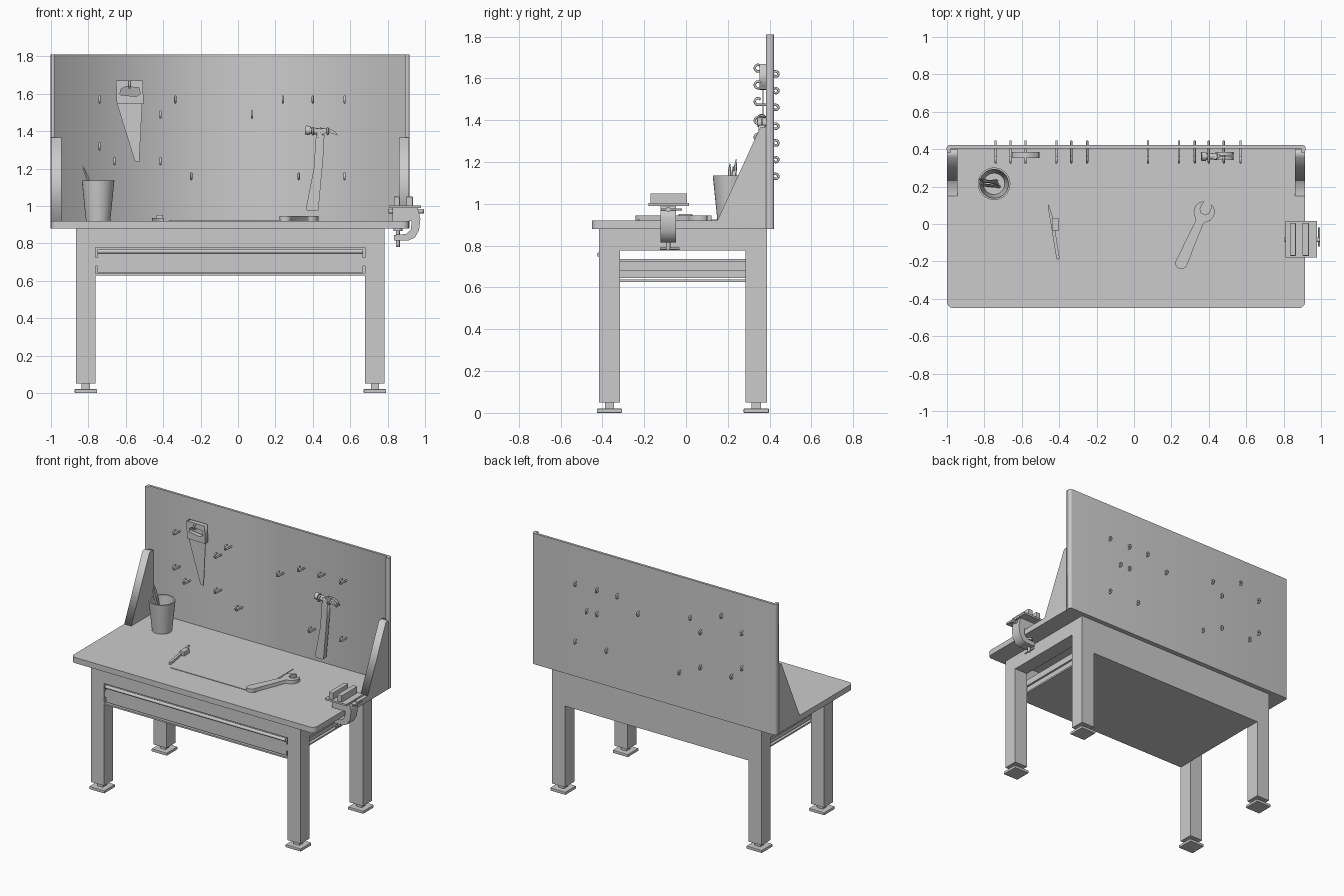
import bpy, bmesh, math
from mathutils import Vector, Matrix

if "Cube" in bpy.data.objects:
    bpy.data.objects.remove(bpy.data.objects["Cube"])


def finish(name, bm, smooth=False, bevel=0.0):
    me = bpy.data.meshes.new(name)
    bmesh.ops.recalc_face_normals(bm, faces=bm.faces)
    bm.to_mesh(me)
    bm.free()
    ob = bpy.data.objects.new(name, me)
    bpy.context.collection.objects.link(ob)
    if bevel:
        m = ob.modifiers.new("bevel", 'BEVEL')
        m.width, m.segments = bevel, 2
    if smooth:
        bpy.context.view_layer.objects.active = ob
        bpy.ops.object.select_all(action='DESELECT')
        ob.select_set(True)
        bpy.ops.object.shade_smooth_by_angle(angle=math.radians(35))
    return ob


def box(name, x, y, z, bevel=0.0):
    bm = bmesh.new()
    bmesh.ops.create_cube(bm, size=1)
    for v in bm.verts:
        v.co = Vector([(r[0] + r[1]) / 2 + c * (r[1] - r[0]) for c, r in zip(v.co, (x, y, z))])
    return finish(name, bm, bevel=bevel)


def rod(name, a, b, r1, r2=None, seg=16):
    a, b = Vector(a), Vector(b)
    bm = bmesh.new()
    rot = Vector((0, 0, 1)).rotation_difference(b - a).to_matrix().to_4x4()
    bmesh.ops.create_cone(bm, cap_ends=True, segments=seg, radius1=r1,
                          radius2=r1 if r2 is None else r2, depth=(b - a).length,
                          matrix=Matrix.Translation((a + b) / 2) @ rot)
    return finish(name, bm, smooth=True)


def to_mesh(ob):
    bpy.ops.object.select_all(action='DESELECT')
    bpy.context.view_layer.objects.active = ob
    ob.select_set(True)
    bpy.ops.object.convert(target='MESH')
    return bpy.context.view_layer.objects.active


def plate(name, loops, axis, lo, hi):
    """Extrude closed outlines (inner loops become holes) along an axis."""
    cu = bpy.data.curves.new(name, 'CURVE')
    cu.dimensions, cu.fill_mode, cu.extrude = '2D', 'BOTH', (hi - lo) / 2
    for pts in loops:
        s = cu.splines.new('POLY')
        s.points.add(len(pts) - 1)
        for p, q in zip(s.points, pts):
            p.co = (q[0], q[1], 0, 1)
        s.use_cyclic_u = True
    ob = bpy.data.objects.new(name, cu)
    bpy.context.collection.objects.link(ob)
    mid = (lo + hi) / 2
    ob.matrix_world = {
        'z': Matrix.Translation((0, 0, mid)),
        'y': Matrix.Translation((0, mid, 0)) @ Matrix.Rotation(math.pi / 2, 4, 'X'),
        'x': Matrix(((0, 0, 1, mid), (1, 0, 0, 0), (0, 1, 0, 0), (0, 0, 0, 1)))}[axis]
    return to_mesh(ob)


def wire(name, pts, r):
    cu = bpy.data.curves.new(name, 'CURVE')
    cu.dimensions, cu.bevel_depth, cu.bevel_resolution, cu.use_fill_caps = '3D', r, 2, True
    s = cu.splines.new('POLY')
    s.points.add(len(pts) - 1)
    for p, q in zip(s.points, pts):
        p.co = (*q, 1)
    ob = bpy.data.objects.new(name, cu)
    bpy.context.collection.objects.link(ob)
    return to_mesh(ob)


def arc(cx, cy, r, a0, a1, n):
    return [(cx + r * math.cos(math.radians(a0 + (a1 - a0) * i / n)),
             cy + r * math.sin(math.radians(a0 + (a1 - a0) * i / n))) for i in range(n + 1)]


# Table top with rounded corners
X0, X1, Y0, Y1 = -1.0, 0.915, -0.45, 0.42
R = 0.035
top = (arc(X0 + R, Y0 + R, R, 180, 270, 6) + arc(X1 - R, Y0 + R, R, 270, 360, 6)
       + arc(X1 - R, Y1 - R, R, 0, 90, 6) + arc(X0 + R, Y1 - R, R, 90, 180, 6))
plate("table_top", [top], 'z', 0.88, 0.92)

# Legs with levelling feet
LX, LY = ((-0.865, -0.762), (0.68, 0.784)), ((-0.417, -0.315), (0.284, 0.388))
for x in LX:
    for y in LY:
        cx, cy = sum(x) / 2, sum(y) / 2
        box("leg", x, y, (0.05, 0.88))
        box("foot_stem", (cx - 0.022, cx + 0.022), (cy - 0.022, cy + 0.022), (0.015, 0.05))
        box("foot_pad", (cx - 0.06, cx + 0.06), (cy - 0.06, cy + 0.06), (0, 0.02), 0.003)

# Aprons
box("front_apron", (-0.765, 0.685), (-0.417, -0.39), (0.777, 0.88))
box("back_apron", (-0.765, 0.685), (0.36, 0.388), (0.627, 0.88))
for n, x in (("left_apron", (-0.865, -0.762)), ("right_apron", (0.68, 0.784))):
    box(n, x, (-0.32, 0.29), (0.777, 0.88))

# Drawer, bottom panel and slides
box("bottom_panel", (-0.762, 0.68), (-0.417, 0.388), (0.627, 0.638))
box("drawer_front", (-0.75, 0.668), (-0.41, -0.385), (0.645, 0.768))
box("drawer_floor", (-0.745, 0.663), (-0.39, 0.34), (0.645, 0.655))
box("drawer_back", (-0.745, 0.663), (0.33, 0.345), (0.645, 0.735))
rod("drawer_pull", (-0.75, -0.415, 0.757), (0.668, -0.415, 0.757), 0.011)
for x, s in ((-0.745, -1), (0.663, 1)):
    box("drawer_side", (x - 0.006, x + 0.006), (-0.39, 0.34), (0.645, 0.735))
    box("drawer_slide", sorted((x + s * 0.006, x + s * 0.02)), (-0.41, 0.36), (0.68, 0.725))

# Tool panel with forward flanges at both ends
panel = ([(X0, 0.383), (X0 + 0.022, 0.383), (X0 + 0.022, 0.405), (X1 - 0.022, 0.405),
          (X1 - 0.022, 0.383), (X1, 0.383)]
         + arc(X1 - 0.015, 0.405, 0.017, 0, 90, 5) + arc(X0 + 0.015, 0.405, 0.017, 90, 180, 5))
plate("tool_panel", [panel], 'z', 0.88, 1.81)

# Sloped side brackets
side = [(0.15, 0.92), (0.40, 0.92), (0.40, 1.365), (0.355, 1.365)]
plate("left_bracket", [side], 'x', X0, -0.945)
plate("right_bracket", [side], 'x', 0.86, X1)

# Panel hooks: curl up in front, curl down behind
front = arc(0.345, 0.019, 0.016, 40, 270, 10)
back = arc(0.430, -0.009, 0.012, 90, -150, 8)
for x, z in ((-0.74, 1.55), (-0.74, 1.3), (-0.335, 1.55), (-0.415, 1.47), (-0.415, 1.22),
             (-0.66, 1.22), (-0.25, 1.14), (0.075, 1.47), (0.24, 1.55), (0.40, 1.55),
             (0.57, 1.55), (0.325, 1.14), (0.57, 1.14), (-0.58, 1.63), (0.40, 1.38), (0.48, 1.38)):
    wire("hook", [(x, p[0], z + p[1]) for p in front + back], 0.006)

# Hand saw
plate("saw_handle", [[(-0.652, 1.67), (-0.51, 1.67), (-0.504, 1.545), (-0.648, 1.545)],
                     [(-0.632, 1.595), (-0.626, 1.625), (-0.60, 1.638), (-0.53, 1.632),
                      (-0.522, 1.60), (-0.545, 1.585)]], 'y', 0.352, 0.384)
plate("saw_blade", [[(-0.648, 1.55), (-0.512, 1.55), (-0.528, 1.235), (-0.552, 1.24)]],
      'y', 0.366, 0.371)

# Claw hammer
rod("hammer_neck", (0.44, 0.362, 1.37), (0.428, 0.362, 1.415), 0.02, 0.018)
plate("hammer_handle", [[(0.417, 1.38), (0.462, 1.38), (0.455, 1.25), (0.43, 0.98), (0.422, 0.972),
                         (0.37, 0.975), (0.363, 0.985), (0.405, 1.2)]], 'y', 0.346, 0.378)
rod("hammer_face", (0.36, 0.362, 1.406), (0.385, 0.362, 1.403), 0.024)
rod("hammer_head", (0.38, 0.362, 1.403), (0.455, 0.362, 1.397), 0.016, 0.02)
claw = [(0.445, 1.415), (0.49, 1.413), (0.52, 1.398), (0.535, 1.375), (0.51, 1.386), (0.48, 1.392), (0.445, 1.382)]
for n, y in (("front_claw", 0.342), ("back_claw", 0.366)):
    plate("hammer_" + n, [claw], 'y', y, y + 0.018)

# Pencil cup (lathed) and pencils
bm = bmesh.new()
rings = [[bm.verts.new((-0.748 + r * math.cos(t), 0.215 + r * math.sin(t), z))
          for t in [2 * math.pi * i / 32 for i in range(32)]]
         for r, z in ((0.065, 0.92), (0.087, 1.135), (0.077, 1.135), (0.057, 0.93))]
for a, b in zip(rings, rings[1:]):
    for i in range(32):
        j = (i + 1) % 32
        bm.faces.new((a[i], a[j], b[j], b[i]))
bm.faces.new(rings[0])
bm.faces.new(rings[-1])
finish("pencil_cup", bm, smooth=True)
for tip, foot in (((-0.83, 0.24, 1.215), (-0.73, 0.215, 0.935)),
                  ((-0.82, 0.21, 1.195), (-0.72, 0.20, 0.935)),
                  ((-0.815, 0.225, 1.18), (-0.735, 0.23, 0.935))):
    t, f = Vector(tip), Vector(foot)
    m = f.lerp(t, 0.86)
    rod("pencil", f, m, 0.008, seg=6)
    rod("pencil_tip", m, t, 0.008, 0.001, seg=6)

# Paper sheet
box("paper", (-0.37, 0.29), (-0.228, 0.21), (0.92, 0.924))

# Spanner: drawn upright then turned
ang, ox, oy = math.radians(-24), 0.375, 0.065
spanner = (arc(0, -0.30, 0.032, 180, 360, 8) + [(0.022, -0.06), (0.03, -0.045)]
           + arc(0, 0, 0.056, -50, 68, 8) + [(0.026, 0.035), (0.026, 0.005), (0.012, -0.012),
                                            (-0.012, -0.012), (-0.026, 0.005), (-0.026, 0.035)]
           + arc(0, 0, 0.056, 112, 230, 8) + [(-0.022, -0.06)])
spanner = [(ox + u * math.cos(ang) - v * math.sin(ang), oy + u * math.sin(ang) + v * math.cos(ang))
           for u, v in spanner]
plate("spanner", [spanner], 'z', 0.92, 0.945)

# Small marking knife
plate("knife_blade", [[(-0.457, 0.108), (-0.432, 0.03), (-0.398, -0.18), (-0.405, -0.192), (-0.415, -0.185),
                       (-0.445, 0.0), (-0.46, 0.09)]], 'z', 0.92, 0.936)
box("knife_grip", (-0.437, -0.4), (-0.035, 0.03), (0.92, 0.952), 0.004)

# Bench vise clamped on the right edge
VY = -0.085
plate("vise_frame", [[(0.825, 0.995), (0.96, 0.995), (0.975, 0.93), (0.968, 0.87), (0.945, 0.83),
                      (0.91, 0.815), (0.835, 0.815), (0.835, 0.845), (0.90, 0.85), (0.925, 0.875),
                      (0.928, 0.92), (0.825, 0.92)]], 'y', VY - 0.038, VY + 0.038)
box("vise_plate", (0.81, 0.978), (-0.18, 0.015), (0.99, 1.003))
box("vise_fixed_jaw", (0.833, 0.865), (-0.17, 0.005), (1.0, 1.05), 0.003)
box("vise_moving_jaw", (0.90, 0.935), (-0.17, 0.005), (1.0, 1.05), 0.003)
rod("vise_screw", (0.805, VY, 0.972), (0.995, VY, 0.972), 0.012)
rod("vise_handle", (0.99, -0.12, 0.972), (0.99, -0.02, 0.972), 0.005)
rod("clamp_screw", (0.855, VY, 0.78), (0.855, VY, 0.872), 0.01)
rod("clamp_pad", (0.855, VY, 0.866), (0.855, VY, 0.88), 0.024)
rod("clamp_handle", (0.855, -0.125, 0.785), (0.855, -0.03, 0.785), 0.005)
